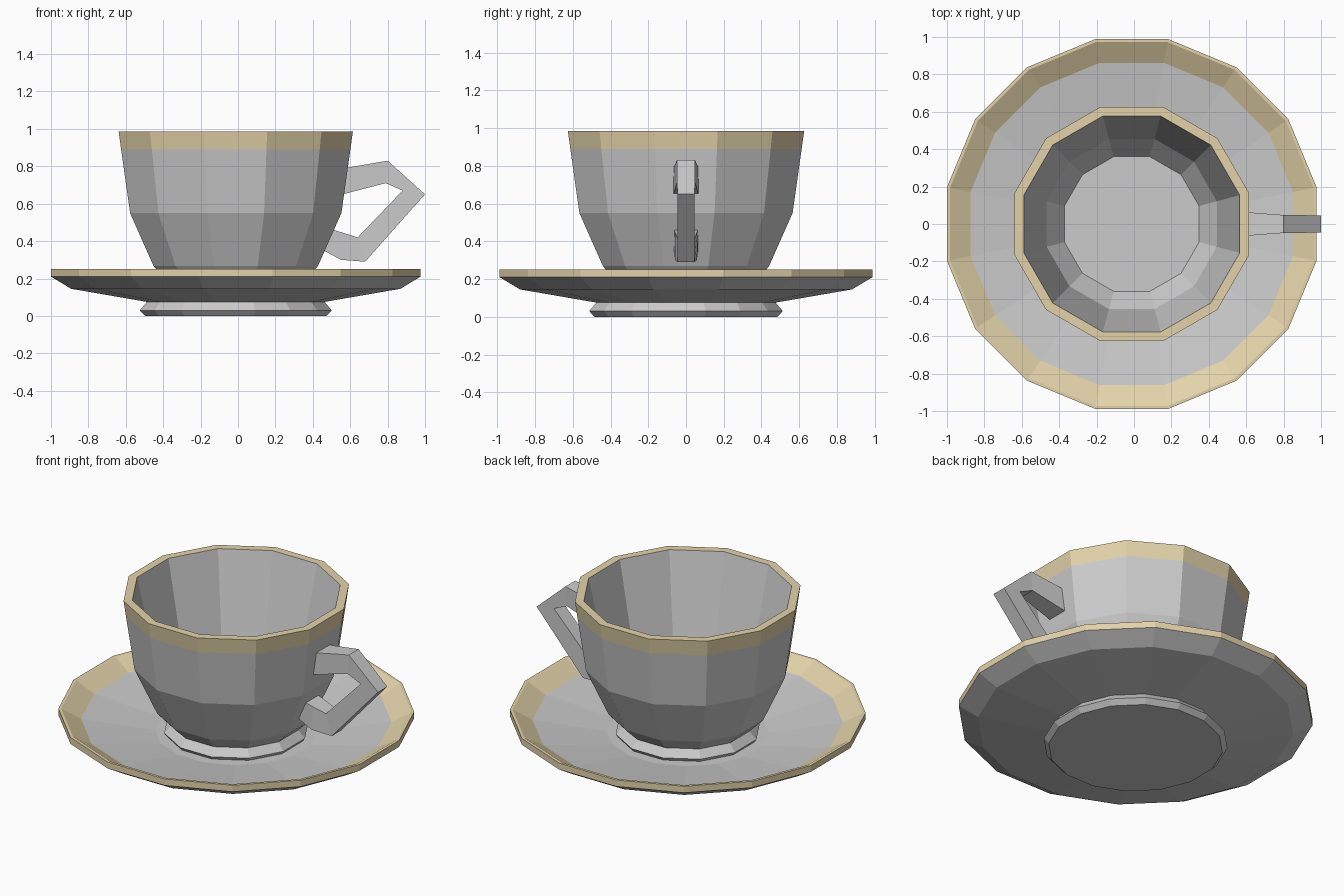
import bpy, bmesh
from math import cos, sin, pi

if "Cube" in bpy.data.objects:
    bpy.data.objects.remove(bpy.data.objects["Cube"])

CX = -0.012  # shared axis of cup and saucer

gold = bpy.data.materials.new("gold_trim")
gold.diffuse_color = (0.77, 0.65, 0.40, 1)
gold.use_nodes = True
gold.node_tree.nodes["Principled BSDF"].inputs["Base Color"].default_value = gold.diffuse_color


def finish(bm, name, mats=()):
    bmesh.ops.recalc_face_normals(bm, faces=bm.faces)
    me = bpy.data.meshes.new(name)
    bm.to_mesh(me)
    bm.free()
    for m in mats:
        me.materials.append(m)
    ob = bpy.data.objects.new(name, me)
    bpy.context.collection.objects.link(ob)
    return ob


def loft(bm, rings, gold_bands=()):
    """Bridge vertex rings in order, cap both ends, gild chosen bands."""
    n = len(rings[0])
    for i, (a, b) in enumerate(zip(rings, rings[1:])):
        for k in range(n):
            j = (k + 1) % n
            f = bm.faces.new((a[k], a[j], b[j], b[k]))
            f.material_index = 1 if i in gold_bands else 0
    bm.faces.new(rings[0])
    bm.faces.new(rings[-1])


def lathe(name, profile, sides, gold_bands):
    """Revolve (half width across flats, z) points into a faceted solid."""
    bm = bmesh.new()
    rings = []
    for w, z in profile:
        r = w / cos(pi / sides)
        angles = [2 * pi * (k + 0.5) / sides for k in range(sides)]
        rings.append([bm.verts.new((CX + r * cos(t), r * sin(t), z)) for t in angles])
    loft(bm, rings, gold_bands)
    return finish(bm, name, (None, gold))


# Saucer: foot, sloping underside, gilded rim, shallow dish
lathe("saucer", [
    (0.485, 0.0), (0.513, 0.03), (0.475, 0.075), (0.88, 0.145), (0.988, 0.21),
    (0.988, 0.25), (0.972, 0.25), (0.862, 0.187), (0.45, 0.12),
], 16, {4, 5, 6})

# Cup: flared foot, body, gilded lip, hollow inside
lathe("cup", [
    (0.38, 0.11), (0.40, 0.14), (0.36, 0.185), (0.425, 0.25), (0.44, 0.268),
    (0.565, 0.55), (0.613, 0.89), (0.626, 0.985), (0.577, 0.985),
    (0.455, 0.42), (0.36, 0.29),
], 12, {6, 7})

# Handle: rectangular section swept through (outer x, z, inner x, z, half width)
bm = bmesh.new()
rings = []
for ox, oz, ix, iz, w in [
    (0.54, 0.785, 0.54, 0.645, 0.068),
    (0.80, 0.83, 0.79, 0.71, 0.048),
    (1.00, 0.65, 0.88, 0.67, 0.046),
    (0.68, 0.29, 0.64, 0.42, 0.046),
    (0.55, 0.30, 0.56, 0.445, 0.058),
    (0.44, 0.36, 0.48, 0.47, 0.064),
]:
    rings.append([bm.verts.new(p) for p in
                  ((ox, -w, oz), (ox, w, oz), (ix, w, iz), (ix, -w, iz))])
loft(bm, rings)
finish(bm, "handle")
